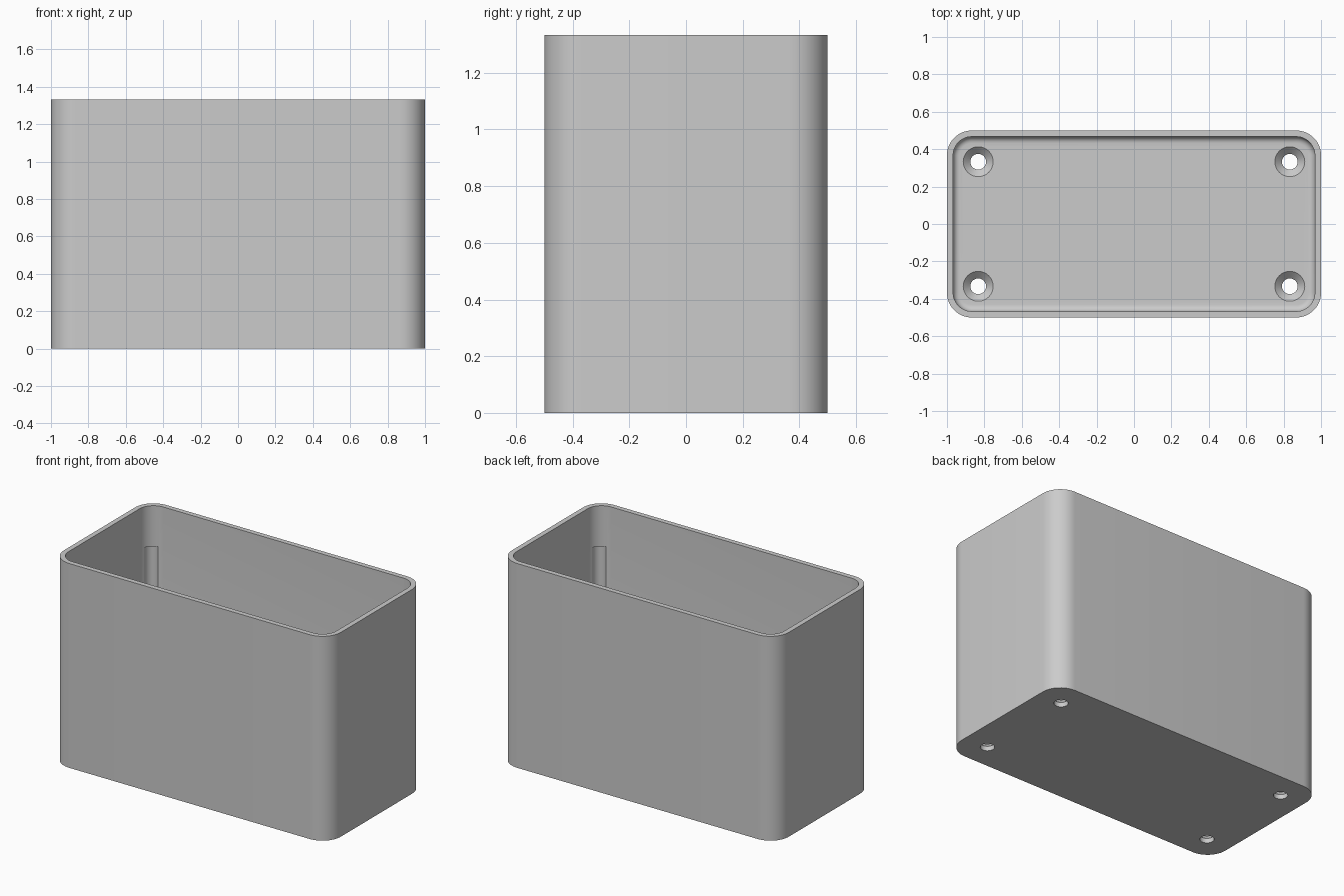
import bpy, bmesh
from math import sin, cos, pi, radians

cube = bpy.data.objects.get("Cube")
if cube:
    bpy.data.objects.remove(cube, do_unlink=True)

HALF_X, HALF_Y, HEIGHT = 1.0, 0.5, 1.333
WALL, FLOOR, RADIUS, FILLET = 0.033, 0.067, 0.133, 0.035

grey = bpy.data.materials.new("plain_grey")
grey.use_nodes = True
grey.diffuse_color = (0.6, 0.6, 0.6, 1)
grey.node_tree.nodes["Principled BSDF"].inputs["Base Color"].default_value = (0.6, 0.6, 0.6, 1)


def rounded_loop(inset, z, steps=12):
    """Rounded rectangle, inset evenly from the outer wall."""
    r = RADIUS - inset
    pts = []
    for k, (sx, sy) in enumerate([(1, 1), (-1, 1), (-1, -1), (1, -1)]):
        for i in range(steps + 1):
            a = pi / 2 * (k + i / steps)
            pts.append((sx * (HALF_X - RADIUS) + r * cos(a),
                        sy * (HALF_Y - RADIUS) + r * sin(a), z))
    return pts


def circle_loop(x, y, r, z, n=32):
    return [(x + r * cos(2 * pi * i / n), y + r * sin(2 * pi * i / n), z) for i in range(n)]


def loft(name, loops):
    """Closed solid through a stack of matching loops."""
    bm = bmesh.new()
    rings = [[bm.verts.new(p) for p in loop] for loop in loops]
    n = len(rings[0])
    for a, b in zip(rings, rings[1:]):
        for i in range(n):
            j = (i + 1) % n
            bm.faces.new((a[i], a[j], b[j], b[i]))
    bm.faces.new(rings[0][::-1])
    bm.faces.new(rings[-1])
    bmesh.ops.recalc_face_normals(bm, faces=bm.faces)
    mesh = bpy.data.meshes.new(name)
    bm.to_mesh(mesh)
    bm.free()
    obj = bpy.data.objects.new(name, mesh)
    bpy.context.collection.objects.link(obj)
    mesh.materials.append(grey)
    return obj


def cut(target, cutter):
    cutter.hide_render = True
    mod = target.modifiers.new("cut", "BOOLEAN")
    mod.operation = "DIFFERENCE"
    mod.solver = "EXACT"
    mod.object = cutter
    bpy.context.view_layer.objects.active = target
    bpy.ops.object.modifier_apply(modifier=mod.name)
    bpy.data.objects.remove(cutter, do_unlink=True)


# Open box: outer skin, rim, inner wall and filleted floor in one loft
floor_fillet = []
for i in range(7):
    a = pi / 2 * i / 6
    floor_fillet.append(rounded_loop(WALL + FILLET * (1 - cos(a)), FLOOR + FILLET * (1 - sin(a))))
box = loft("box", [rounded_loop(0, 0), rounded_loop(0, HEIGHT),
                   rounded_loop(WALL, HEIGHT)] + floor_fillet)

for sx in (-1, 1):
    for sy in (-1, 1):
        # Countersunk screw hole
        x, y = sx * 0.833, sy * 0.333
        cut(box, loft("screw_hole_cutter", [
            circle_loop(x, y, 0.042, -0.05), circle_loop(x, y, 0.042, 0.03),
            circle_loop(x, y, 0.08, FLOOR), circle_loop(x, y, 0.08, FLOOR + 0.01)]))
        # Relief in the inner corner, stopping short of the rim
        x, y = sx * 0.92, sy * 0.42
        cut(box, loft("corner_relief_cutter", [
            circle_loop(x, y, 0.045, 0.105), circle_loop(x, y, 0.045, 1.067)]))

# Smooth corners, crisp edges
bpy.ops.object.select_all(action="DESELECT")
box.select_set(True)
bpy.context.view_layer.objects.active = box
bpy.ops.object.shade_smooth_by_angle(angle=radians(30))
